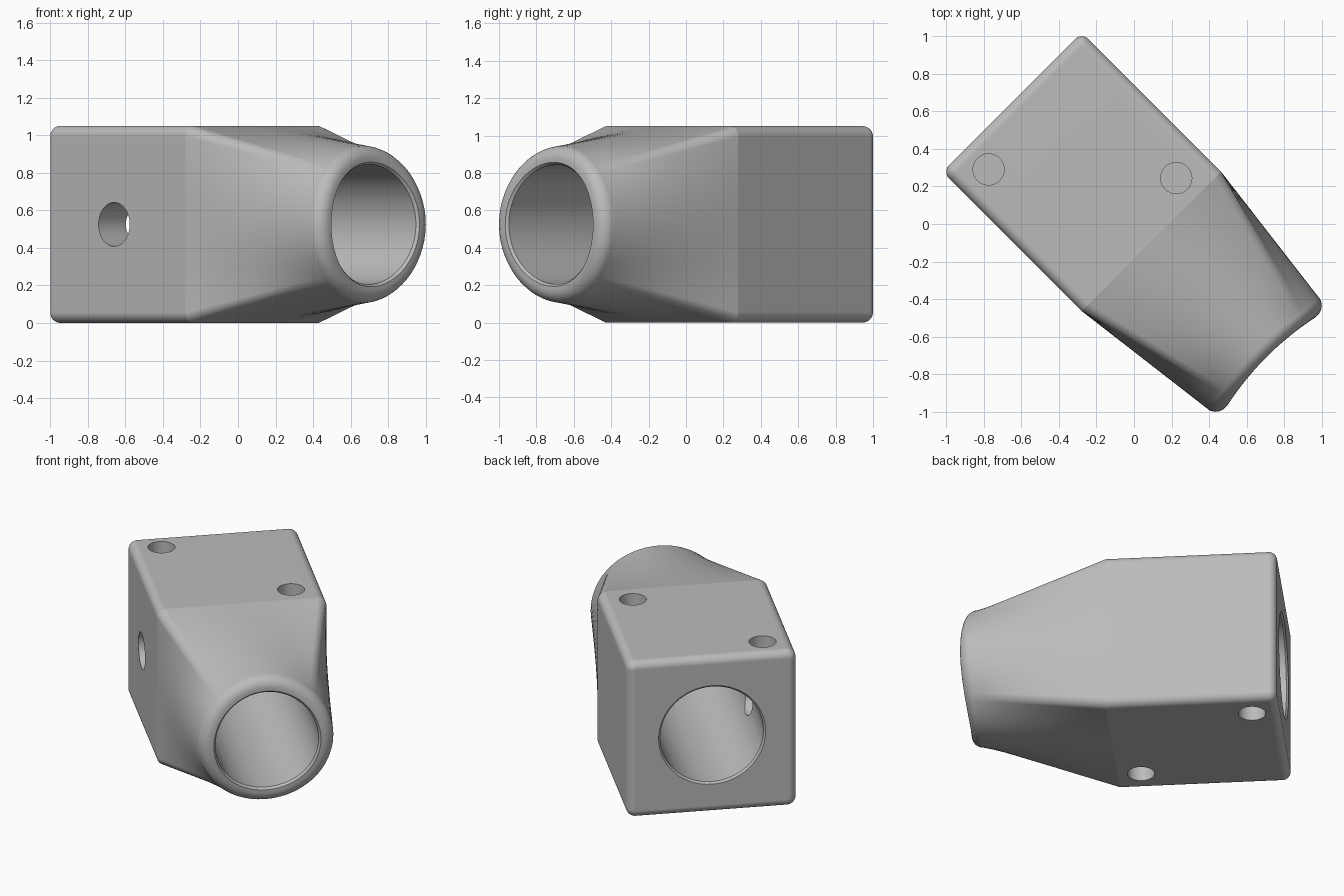
import bpy
import math
from mathutils import Matrix, Vector

cube = bpy.data.objects.get("Cube")
if cube:
    bpy.data.objects.remove(cube, do_unlink=True)

HALF = 0.525      # half width of the square block
BACK = -0.918     # rear face along the body axis
SEAM = 0.13       # where the taper starts
BORE = 0.32       # bore radius
FILLET = 0.05
STEPS = 8

# Body axis runs diagonally; local x = along axis, y = across, z = up
frame = Matrix.Translation((0, 0, HALF)) @ Matrix.Rotation(-math.pi / 4, 4, 'Z')

grey = bpy.data.materials.new("grey")
grey.use_nodes = True
colour = (0.5, 0.5, 0.5, 1)
grey.diffuse_color = colour
grey.node_tree.nodes["Principled BSDF"].inputs["Base Color"].default_value = colour


def square(inset=0.0):
    """Rounded square section, with extra points along the straight sides."""
    radius = FILLET + 0.006 - inset
    centre = HALF - inset - radius
    points = []
    for side in range(4):
        turn = Matrix.Rotation(side * math.pi / 2, 2)
        for i in range(STEPS + 1):
            a = i / STEPS * math.pi / 2
            points.append(turn @ Vector((centre + radius * math.cos(a), centre + radius * math.sin(a))))
        for i in range(1, 16):
            points.append(turn @ Vector((centre * (1 - i / 8), centre + radius)))
    return points


directions = [p.normalized() for p in square()]


def circle(radius):
    return [d * radius for d in directions]


# Closed chain of sections: outside from back to front, then back through the bore
rings = []


def add_ring(u, section, saddle=0.0):
    rings.append([Vector((u + saddle * d.x ** 2, p.x, p.y)) for p, d in zip(section, directions)])


for i in range(STEPS + 1):
    a = i / STEPS * math.pi / 2
    add_ring(BACK + FILLET * (1 - math.sin(a)), square(FILLET * (1 - math.cos(a))))
rings.reverse()
rings = rings[::-1]
rings.sort(key=lambda r: r[0].x)
add_ring(SEAM, square())
seam_ring = len(rings) - 1
start, end = square(), circle(0.42)
for i in range(1, 12):
    t = i / 12
    add_ring(SEAM + (0.93 - SEAM) * t, [p.lerp(q, t) for p, q in zip(start, end)], 0.035 * t)
for i in range(STEPS + 1):
    a = i / STEPS * math.pi / 2
    add_ring(0.93 + 0.07 * math.sin(a), circle(0.35 + 0.07 * math.cos(a)), 0.035)
add_ring(1.0, circle(BORE + 0.012), 0.035)
add_ring(0.985, circle(BORE), 0.035)
add_ring(BACK + 0.012, circle(BORE))
add_ring(BACK, circle(BORE + 0.012))

n = len(directions)
count = len(rings)
faces = [(r * n + k, r * n + (k + 1) % n, (r + 1) % count * n + (k + 1) % n, (r + 1) % count * n + k)
         for r in range(count) for k in range(n)]
mesh = bpy.data.meshes.new("clamp_body")
mesh.from_pydata([p for ring in rings for p in ring], [], faces)
mesh.materials.append(grey)
body = bpy.data.objects.new("clamp_body", mesh)
bpy.context.collection.objects.link(body)
body.matrix_world = frame
bpy.context.view_layer.objects.active = body
body.select_set(True)
bpy.ops.object.mode_set(mode='EDIT')
bpy.ops.mesh.select_all(action='SELECT')
bpy.ops.mesh.normals_make_consistent(inside=False)
bpy.ops.object.mode_set(mode='OBJECT')


def drill(name, centre, radius, depth, tilt=0.0):
    """Cut a round hole and remove the cutter."""
    bpy.ops.mesh.primitive_cylinder_add(vertices=48, radius=radius, depth=depth)
    cutter = bpy.context.object
    cutter.name = name
    cutter.hide_render = True
    cutter.data.materials.append(grey)
    cutter.matrix_world = frame @ Matrix.Translation(centre) @ Matrix.Rotation(tilt, 4, 'X')
    bpy.context.view_layer.objects.active = body
    mod = body.modifiers.new(name, 'BOOLEAN')
    mod.operation = 'DIFFERENCE'
    mod.solver = 'EXACT'
    mod.object = cutter
    bpy.ops.object.modifier_apply(modifier=name)
    bpy.data.objects.remove(cutter, do_unlink=True)


# Blind screw holes, staggered on the top and mirrored underneath
for face in (1, -1):
    drill("rear_screw_hole", (-0.753, -0.342 * face, HALF * face), 0.083, 0.5)
    drill("front_screw_hole", (-0.014, 0.332 * face, HALF * face), 0.083, 0.5)

# Side port into the bore
drill("side_port", (-0.408, -0.45, 0), 0.117, 0.5, math.pi / 2)

# Smooth shading with crisp hole edges and a crease at the taper
bpy.ops.object.select_all(action='DESELECT')
body.select_set(True)
bpy.context.view_layer.objects.active = body
bpy.ops.object.shade_smooth_by_angle(angle=math.radians(30))
verts = body.data.vertices
for edge in body.data.edges:
    a, b = (verts[i].co for i in edge.vertices)
    if all(abs(p.x - SEAM) < 0.001 and p.yz.length > 0.45 for p in (a, b)):
        edge.use_edge_sharp = True
weighted = body.modifiers.new("weighted_normals", 'WEIGHTED_NORMAL')
weighted.keep_sharp = True
